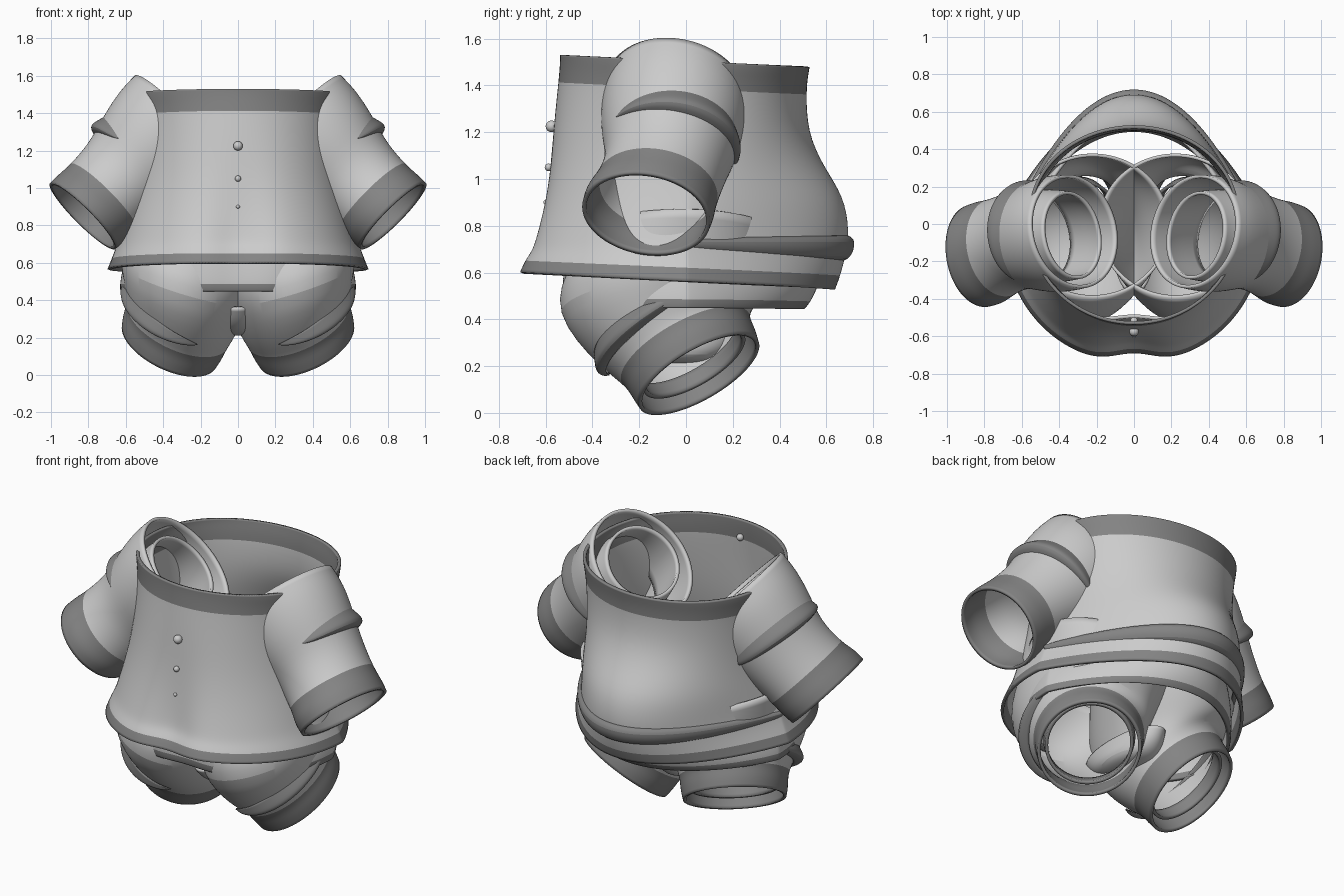
import bpy
import bmesh
from math import sin, cos, pi, exp
from mathutils import Vector

cube = bpy.data.objects.get("Cube")
if cube:
    bpy.data.objects.remove(cube, do_unlink=True)


def material(name, value):
    m = bpy.data.materials.new(name)
    m.use_nodes = True
    colour = (value, value, value, 1)
    m.diffuse_color = colour
    m.node_tree.nodes["Principled BSDF"].inputs["Base Color"].default_value = colour
    return m


CLOTH = material("light grey cloth", 0.6)
TRIM = material("dark grey trim", 0.23)
SEGS = 32


def finish(obj):
    bpy.ops.object.select_all(action='DESELECT')
    obj.select_set(True)
    bpy.context.view_layer.objects.active = obj
    bpy.ops.object.shade_smooth_by_angle(angle=0.8)


def skin(name, rings, trim_bands, closed=True, thickness=0.018):
    """Bridge rows of points into a cloth shell; listed bands get the trim."""
    bm = bmesh.new()
    rows = [[bm.verts.new(p) for p in ring] for ring in rings]
    count = len(rows[0])
    for band, (a, b) in enumerate(zip(rows, rows[1:])):
        for i in range(count if closed else count - 1):
            j = (i + 1) % count
            face = bm.faces.new((a[i], b[i], b[j], a[j]))
            face.material_index = int(band in trim_bands)
            face.smooth = True
    bmesh.ops.recalc_face_normals(bm, faces=bm.faces)
    mesh = bpy.data.meshes.new(name)
    bm.to_mesh(mesh)
    bm.free()
    mesh.materials.append(CLOTH)
    mesh.materials.append(TRIM)
    obj = bpy.data.objects.new(name, mesh)
    bpy.context.collection.objects.link(obj)
    sub = obj.modifiers.new("smooth", 'SUBSURF')
    sub.levels = sub.render_levels = 2
    solid = obj.modifiers.new("cloth thickness", 'SOLIDIFY')
    solid.thickness = thickness
    solid.offset = 0
    finish(obj)
    return obj


def frame(normal):
    n = Vector(normal).normalized()
    v = Vector((0, 1, 0))
    v = (v - n * v.dot(n)).normalized()
    return n, v.cross(n), v


def ellipse(side, centre, normal, ru, rv):
    n, u, v = frame(normal)
    pts = []
    for i in range(SEGS):
        a = 2 * pi * i / SEGS
        p = Vector(centre) + u * ru * cos(a) + v * rv * sin(a)
        pts.append((side * p.x, p.y, p.z))
    return pts


def tube(name, side, rings, trim_bands):
    return skin(name, [ellipse(side, *r) for r in rings], trim_bands)


def fold(name, side, centre, normal, ru, rv, toward, span, height, out):
    """Tapering crescent of overlapping cloth around part of a tube."""
    n, u, v = frame(normal)
    d = Vector(toward)
    mid = Vector((d.dot(u), d.dot(v))).normalized()
    rows = [[], [], [], []]
    for i in range(21):
        t = i / 10 - 1
        taper = cos(t * pi / 2) ** 0.7 if abs(t) < 1 else 0
        a = t * span
        cu, cv = mid.x * cos(a) - mid.y * sin(a), mid.x * sin(a) + mid.y * cos(a)
        for row, (along, lift) in zip(rows, ((-1, 0), (0, 0.6), (0.8, 1), (0.9, -0.8))):
            p = Vector(centre) + n * along * height * taper
            p += u * cu * (ru + lift * out * taper) + v * cv * (rv + lift * out * taper)
            row.append((side * p.x, p.y, p.z))
    return skin(name, rows, (0, 1, 2), closed=False, thickness=0.01)


# Shirt body: tapered behind and dented in front toward the hem
def shirt_ring(rx, front, back, z_front, z_back, k):
    pts = []
    for i in range(SEGS * 2):
        a = pi * i / SEGS
        x, s = rx * cos(a), sin(a)
        if s < 0:
            y = -front * abs(s) ** (1 - 0.12 * k) * (1 - 0.1 * k * exp(-(x / 0.15) ** 2))
        else:
            y = back * s ** (0.9 + 1.1 * k)
        f = (y + front) / (front + back)
        pts.append((x, y, z_front + (z_back - z_front) * f))
    return pts


shirt_rows = [
    (0.56, 0.53, 0.52, 1.53, 1.48, 0),
    (0.56, 0.53, 0.515, 1.50, 1.45, 0),
    (0.545, 0.535, 0.505, 1.43, 1.38, 0),
    (0.545, 0.56, 0.51, 1.25, 1.20, 0.1),
    (0.56, 0.59, 0.58, 1.05, 1.05, 0.35),
    (0.59, 0.63, 0.67, 0.88, 0.92, 0.65),
    (0.62, 0.67, 0.69, 0.75, 0.78, 0.9),
    (0.64, 0.69, 0.68, 0.69, 0.69, 0.95),
    (0.67, 0.72, 0.65, 0.65, 0.58, 0.85),
    (0.69, 0.74, 0.63, 0.60, 0.53, 0.8),
]
skin("shirt_body", [shirt_ring(*r) for r in shirt_rows], (0, 1, 8))

# Overhanging fold across the back of the shirt
back_rows = [[], [], [], []]
for i in range(33):
    a = pi * i / 32
    s = max(0, sin(a))
    for row, (lift, z) in zip(back_rows, ((0.0, 0.755), (0.035, 0.74), (0.015, 0.66), (-0.04, 0.65))):
        row.append(((0.63 + lift * (0.5 + 0.5 * s)) * cos(a), (0.69 + lift) * s ** 1.9,
                    0.73 + (z - 0.73) * (0.3 + 0.7 * s)))
skin("shirt_back_fold", back_rows, (0, 1, 2), closed=False, thickness=0.01)

# Waist lining below the shirt
skin("waist_lining", [shirt_ring(*r) for r in (
    (0.57, 0.54, 0.56, 0.69, 0.69, 0.9),
    (0.61, 0.55, 0.57, 0.58, 0.56, 0.8),
    (0.625, 0.55, 0.52, 0.475, 0.47, 0.7),
    (0.62, 0.54, 0.50, 0.45, 0.45, 0.7),
)], (2,))

# Rounded crotch panel joining the legs
tube("crotch_panel", 1, [
    ((0, -0.07, 0.36), (0, 0, -1), 0.11, 0.30),
    ((0, -0.06, 0.30), (0, 0, -1), 0.12, 0.26),
    ((0, -0.05, 0.25), (0, 0, -1), 0.12, 0.20),
    ((0, -0.04, 0.225), (0, 0, -1), 0.08, 0.13),
    ((0, -0.04, 0.22), (0, 0, -1), 0.01, 0.02),
], ())

ARM = (0.7, -0.16, -0.7)
LEG = (0.39, 0.47, -0.79)
for side, label in ((1, "left"), (-1, "right")):
    # Sleeve with cuff, lining and elbow fold
    tube(label + "_sleeve", side, [
        ((0.32, -0.04, 1.37), ARM, 0.32, 0.30),
        ((0.40, -0.05, 1.29), ARM, 0.32, 0.31),
        ((0.50, -0.07, 1.17), ARM, 0.30, 0.29),
        ((0.61, -0.08, 1.06), ARM, 0.25, 0.25),
        ((0.73, -0.13, 0.94), ARM, 0.24, 0.255),
        ((0.78, -0.155, 0.895), ARM, 0.245, 0.275),
        ((0.83, -0.17, 0.85), ARM, 0.24, 0.27),
    ], (4, 5))
    tube(label + "_sleeve_lining", side, [
        ((0.33, -0.06, 1.36), ARM, 0.21, 0.23),
        ((0.38, -0.06, 1.29), ARM, 0.22, 0.24),
        ((0.52, -0.07, 1.15), ARM, 0.26, 0.25),
    ], ())
    fold(label + "_elbow_fold", side, (0.53, -0.065, 1.14), (0.7, -0.05, -0.7),
         0.29, 0.28, (0.6, 0.5, 0.6), 1.5, 0.07, 0.035)

    # Shorts leg with cuff and thigh fold
    tube(label + "_shorts_leg", side, [
        ((0.22, -0.01, 0.77), (0.25, 0, -1), 0.42, 0.38),
        ((0.25, -0.06, 0.63), (0.25, 0, -1), 0.38, 0.43),
        ((0.29, -0.12, 0.48), (0.3, 0.1, -1), 0.345, 0.455),
        ((0.30, -0.05, 0.35), (0.38, 0.38, -0.85), 0.315, 0.35),
        ((0.32, 0.0, 0.275), LEG, 0.285, 0.295),
        ((0.345, 0.03, 0.22), LEG, 0.285, 0.295),
        ((0.365, 0.055, 0.165), LEG, 0.27, 0.285),
    ], (4, 5))
    tube(label + "_leg_lining", side, [
        ((0.32, 0.0, 0.27), LEG, 0.24, 0.25),
        ((0.35, 0.035, 0.21), LEG, 0.23, 0.24),
    ], (0,))
    fold(label + "_thigh_fold", side, (0.30, -0.06, 0.365), LEG,
         0.315, 0.355, (0.8, -0.6, 0.1), 1.4, 0.05, 0.035)

# Buttons down the front
for z, y, radius in ((1.425, -0.518, 0.02), (1.225, -0.575, 0.025), (1.05, -0.588, 0.016), (0.9, -0.6, 0.01)):
    bpy.ops.mesh.primitive_uv_sphere_add(segments=20, ring_count=12, radius=radius, location=(0, y, z))
    button = bpy.context.object
    button.name = "button"
    button.data.materials.append(CLOTH)
    finish(button)
